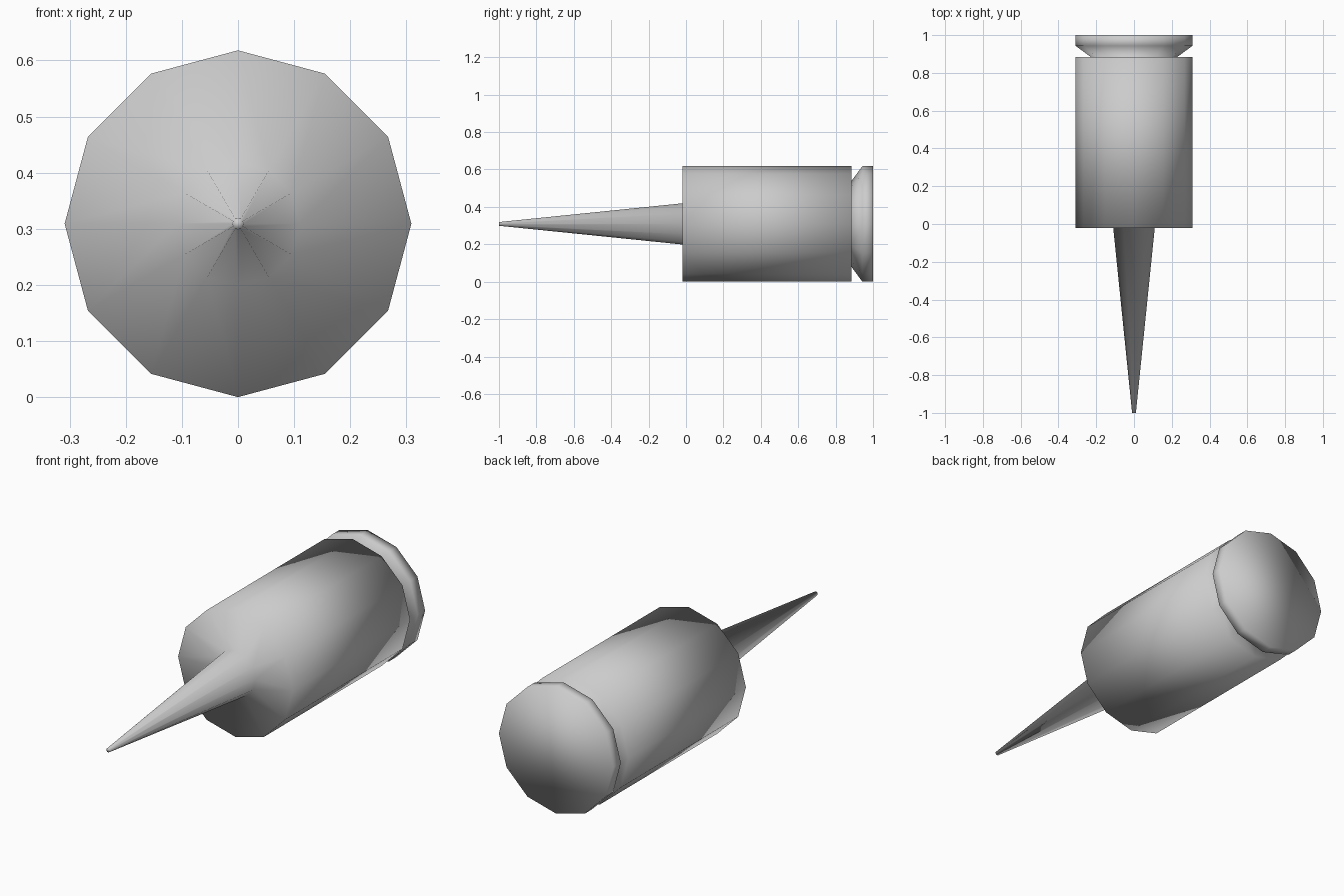
import bpy, bmesh, math
from mathutils import Matrix

if "Cube" in bpy.data.objects:
    bpy.data.objects.remove(bpy.data.objects["Cube"])

SIDES = 12
RADIUS = 0.309

# Profile as (y, radius): spike tip, spike base, barrel, neck groove, end cap rim
profile = [
    (-1.0, 0.010),
    (-0.02, 0.110),
    (-0.02, RADIUS),
    (0.885, RADIUS),
    (0.885, 0.230),
    (0.943, RADIUS),
    (1.0, RADIUS),
]


def lathe(name, points, sides, height):
    """Revolve a profile around a horizontal y axis, with flat closed ends."""
    bm = bmesh.new()
    rings = []
    for y, r in points:
        angles = [2 * math.pi * i / sides for i in range(sides)]
        rings.append([bm.verts.new((r * math.cos(a), y, height + r * math.sin(a)))
                      for a in angles])
    for a, b in zip(rings, rings[1:]):
        for i in range(sides):
            j = (i + 1) % sides
            bm.faces.new((a[i], a[j], b[j], b[i]))
    bm.faces.new(rings[0])
    bm.faces.new(rings[-1])
    bmesh.ops.recalc_face_normals(bm, faces=bm.faces)
    for f in bm.faces:
        f.smooth = True
    mesh = bpy.data.meshes.new(name)
    bm.to_mesh(mesh)
    bm.free()
    obj = bpy.data.objects.new(name, mesh)
    bpy.context.collection.objects.link(obj)
    return obj


# Barrel, spike and end cap share one continuous smooth skin
lathe("spiked_barrel", profile, SIDES, RADIUS)
